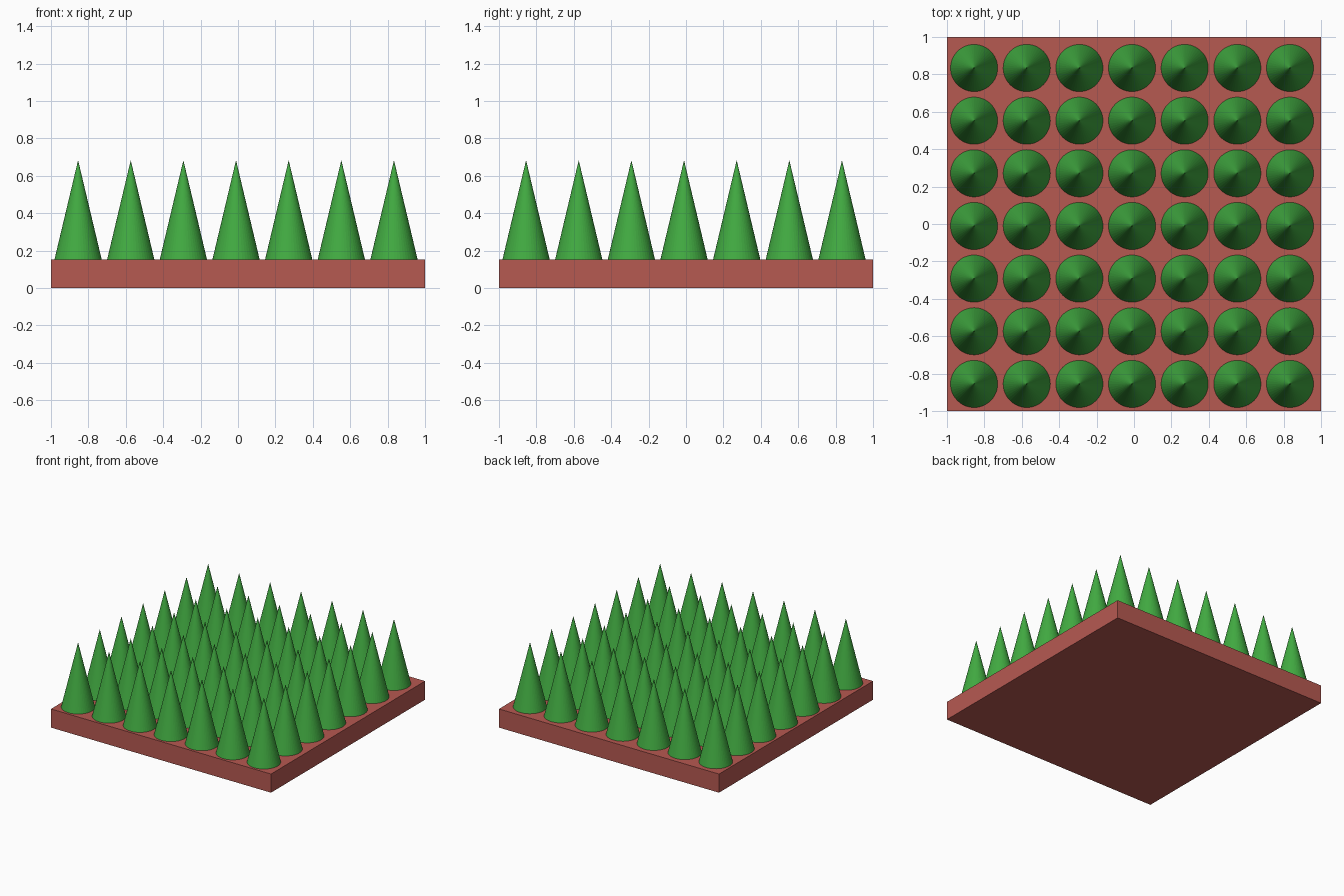
import bpy

if "Cube" in bpy.data.objects:
    bpy.data.objects.remove(bpy.data.objects["Cube"])

PLATE_TOP = 0.153
CONE_TIP = 0.683
CONE_RADIUS = 0.126
START, STEP, COUNT = -0.855, 0.2815, 7


def material(name, color):
    mat = bpy.data.materials.new(name)
    mat.diffuse_color = color
    mat.use_nodes = True
    mat.node_tree.nodes["Principled BSDF"].inputs["Base Color"].default_value = mat.diffuse_color
    return mat


red = material("brick_red", (0.47, 0.10, 0.083, 1))
green = material("leaf_green", (0.054, 0.41, 0.054, 1))

# Square base plate
bpy.ops.mesh.primitive_cube_add(size=1, location=(0, 0, PLATE_TOP / 2))
plate = bpy.context.object
plate.name = "base_plate"
plate.scale = (2, 2, PLATE_TOP)
bpy.ops.object.transform_apply(location=False, rotation=False, scale=True)
plate.data.materials.append(red)

# One spike at the front-left corner, repeated into a grid
height = CONE_TIP - PLATE_TOP
bpy.ops.mesh.primitive_cone_add(vertices=48, radius1=CONE_RADIUS, radius2=0, depth=height,
                                location=(START, START, PLATE_TOP + height / 2))
spikes = bpy.context.object
spikes.name = "cone_spikes"
spikes.data.materials.append(green)
for axis in ((STEP, 0, 0), (0, STEP, 0)):
    array = spikes.modifiers.new("grid", 'ARRAY')
    array.count = COUNT
    array.use_relative_offset = False
    array.use_constant_offset = True
    array.constant_offset_displace = axis
